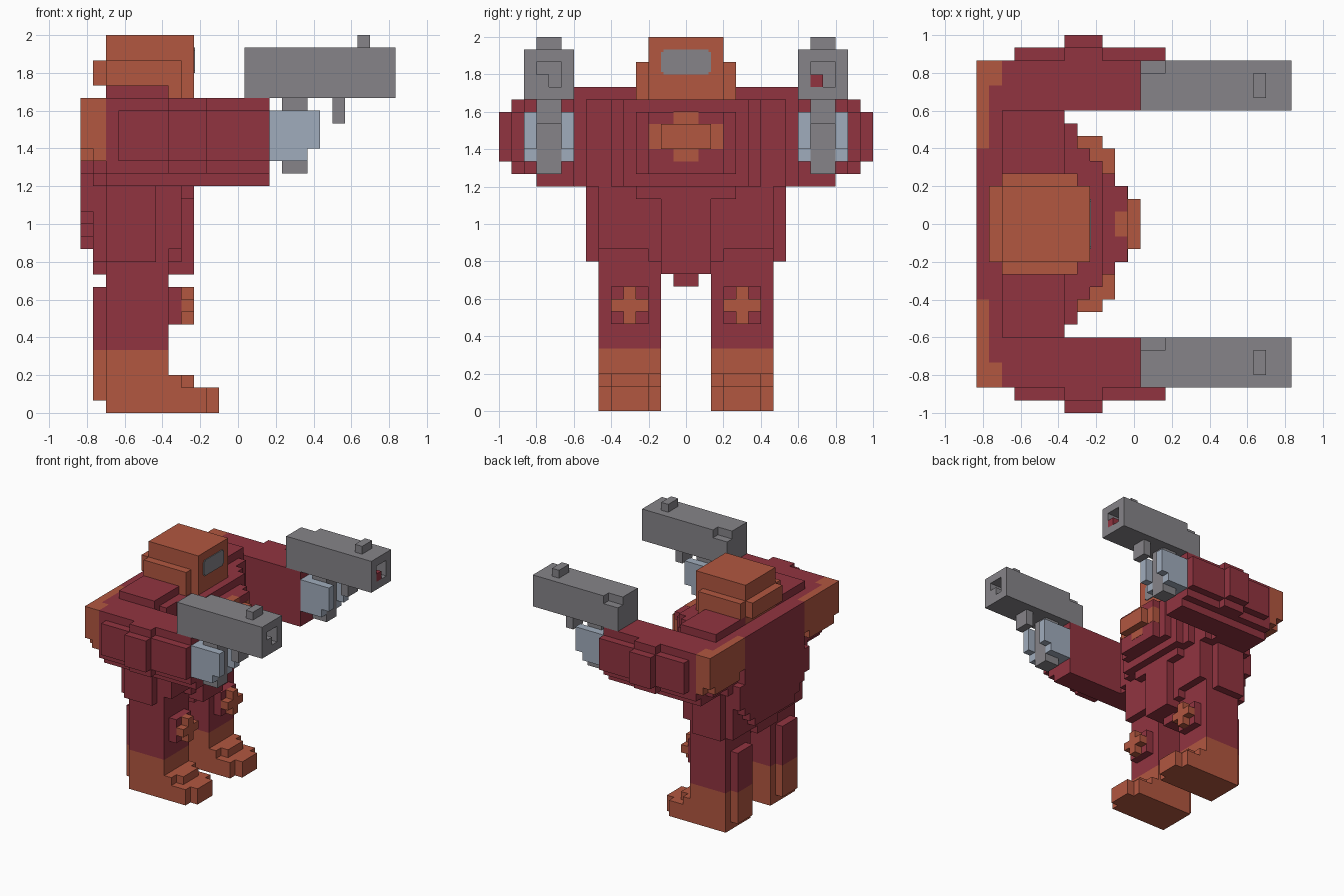
import bpy
import bmesh

default = bpy.data.objects.get("Cube")
if default:
    bpy.data.objects.remove(default, do_unlink=True)

UNIT = 1 / 15      # edge of one block
MID_X = 12.5       # block column that sits on x = 0


def material(name, color):
    mat = bpy.data.materials.new(name)
    mat.use_nodes = True
    mat.diffuse_color = (*color, 1)
    mat.node_tree.nodes["Principled BSDF"].inputs["Base Color"].default_value = (*color, 1)
    return mat


RED = material("dark red", (0.283, 0.034, 0.051))
ORANGE = material("burnt orange", (0.445, 0.095, 0.051))
GREY = material("gun grey", (0.238, 0.231, 0.25))
BLUE = material("pale blue", (0.352, 0.413, 0.503))


def box(x, y, z):
    """One block, given by its ranges in block units."""
    return x, y, z


def wide(x, half, z):
    """A block centred on the middle plane."""
    return x, (-half, half), z


def build(name, mat, blocks, side=1, shift=0):
    """Join blocks into one object; side mirrors and shift moves along y."""
    mesh = bpy.data.meshes.new(name)
    bm = bmesh.new()
    for ranges in blocks:
        cube = bmesh.ops.create_cube(bm, size=1)
        for v in cube["verts"]:
            x, y, z = [lo + (c + 0.5) * (hi - lo) for c, (lo, hi) in zip(v.co, ranges)]
            v.co = ((x - MID_X) * UNIT, (y * side + shift) * UNIT, z * UNIT)
    bmesh.ops.recalc_face_normals(bm, faces=bm.faces)
    bm.to_mesh(mesh)
    bm.free()
    mesh.materials.append(mat)
    obj = bpy.data.objects.new(name, mesh)
    bpy.context.collection.objects.link(obj)
    return obj


# Waist and hips
build("waist", RED, [
    wide((2, 6), 8, (12, 18)),
    wide((1, 7), 7, (12, 18)),
    wide((7, 8), 7, (13, 18)),
    wide((7, 8), 3, (12, 13)),
    wide((1, 8), 2, (11, 12)),
    wide((3, 7), 1, (10, 11)),
    wide((8, 9), 4, (17, 18)),
    wide((8, 9), 2, (11, 17)),
])

# Chest bulges forward in shrinking layers
build("chest", RED, [
    wide((2, 7), 9, (18, 26)),
    wide((7, 8), 8, (18, 25)),
    wide((8, 9), 6, (18, 25)),
    wide((9, 10), 5, (18, 25)),
    wide((10, 11), 4, (19, 24)),
    wide((11, 12), 3, (19, 24)),
])
build("chest_emblem", ORANGE, [
    wide((11, 12.03), 3.02, (21, 23)),
    wide((11, 12.03), 1, (20, 24.02)),
    wide((12, 13), 2, (21, 23)),
])

# Back plate narrows toward the hips
build("back_plate", RED, [
    wide((1, 2), 8, (18, 25)),
    wide((0, 1), 4, (13, 14)),
    wide((0, 1), 5, (14, 15)),
    wide((0, 1), 6, (15, 25)),
    wide((0, 1), 7, (16, 19)),
])

# Head
build("helmet", ORANGE, [
    wide((2, 9), 3, (25, 30)),
    wide((2, 8), 4, (25, 28)),
    wide((1, 2), 3, (26, 28)),
])
build("visor", GREY, [
    wide((9, 9.1), 2, (27.2, 28.8)),
    wide((9, 9.1), 1.8, (27, 29)),
])

for label, side in (("left", 1), ("right", -1)):
    # Legs
    build(label + "_leg", RED, [
        box((2, 7), (2, 7), (5, 12)),
        box((1, 2), (3, 6), (5, 10)),
        box((7, 8), (3, 6), (7, 10)),
    ], side)
    build(label + "_knee", ORANGE, [
        box((8, 9), (3, 6), (8, 9)),
        box((8, 9), (4, 5), (7, 10)),
    ], side)
    build(label + "_boot", ORANGE, [
        box((2, 7), (2, 7), (0, 5)),
        box((1, 2), (3, 6), (1, 5)),
        box((7, 10), (2, 7), (0, 2)),
        box((10, 11), (3, 6), (0, 2)),
        box((7, 8), (2, 7), (2, 3)),
        box((8, 9), (3, 6), (2, 3)),
    ], side)

    # Arms reach straight forward
    build(label + "_arm", RED, [
        box((2, 15), (9, 12), (18, 25)),
        box((2, 15), (12, 13), (19, 25)),
        box((1, 2), (8, 11), (19, 25)),
        box((3, 15), (13, 14), (20, 24)),
        box((7, 10), (13, 14), (19, 25)),
        box((7, 10), (14, 15), (20, 24)),
    ], side)
    build(label + "_shoulder_pad", ORANGE, [
        box((0, 1), (7, 12), (20, 25)),
        box((0, 1), (6, 13), (21, 25)),
        box((1, 2), (11, 13), (20, 25)),
    ], side)

    # Hands wrap around the grip
    build(label + "_hand", BLUE, [
        box((15, 16), (9, 13), (20, 24)),
        box((16, 18), (9, 10), (20, 24)),
        box((16, 18), (12, 13), (20, 24)),
        box((18, 19), (9, 10), (21, 24)),
        box((18, 19), (12, 13), (21, 24)),
    ], side)

    # Guns are identical, so they are moved instead of mirrored
    shift = 0 if side > 0 else -22
    build(label + "_gun", GREY, [
        box((13, 23), (9, 13), (25, 28)),
        box((13, 23), (9, 12), (28, 29)),
        box((15, 23), (12, 13), (28, 29)),
        box((23, 25), (9, 10), (25, 29)),
        box((23, 25), (12, 13), (25, 29)),
        box((23, 25), (10, 12), (25, 26)),
        box((23, 25), (10, 12), (28, 29)),
        box((22, 23), (10, 12), (29, 30)),
        box((16, 18), (10, 12), (19, 25)),
        box((20, 21), (10, 12), (23, 25)),
    ], shift=shift)
    build(label + "_muzzle_block", RED if side > 0 else GREY,
          [box((23, 25), (10, 11), (26, 27))], shift=shift)
